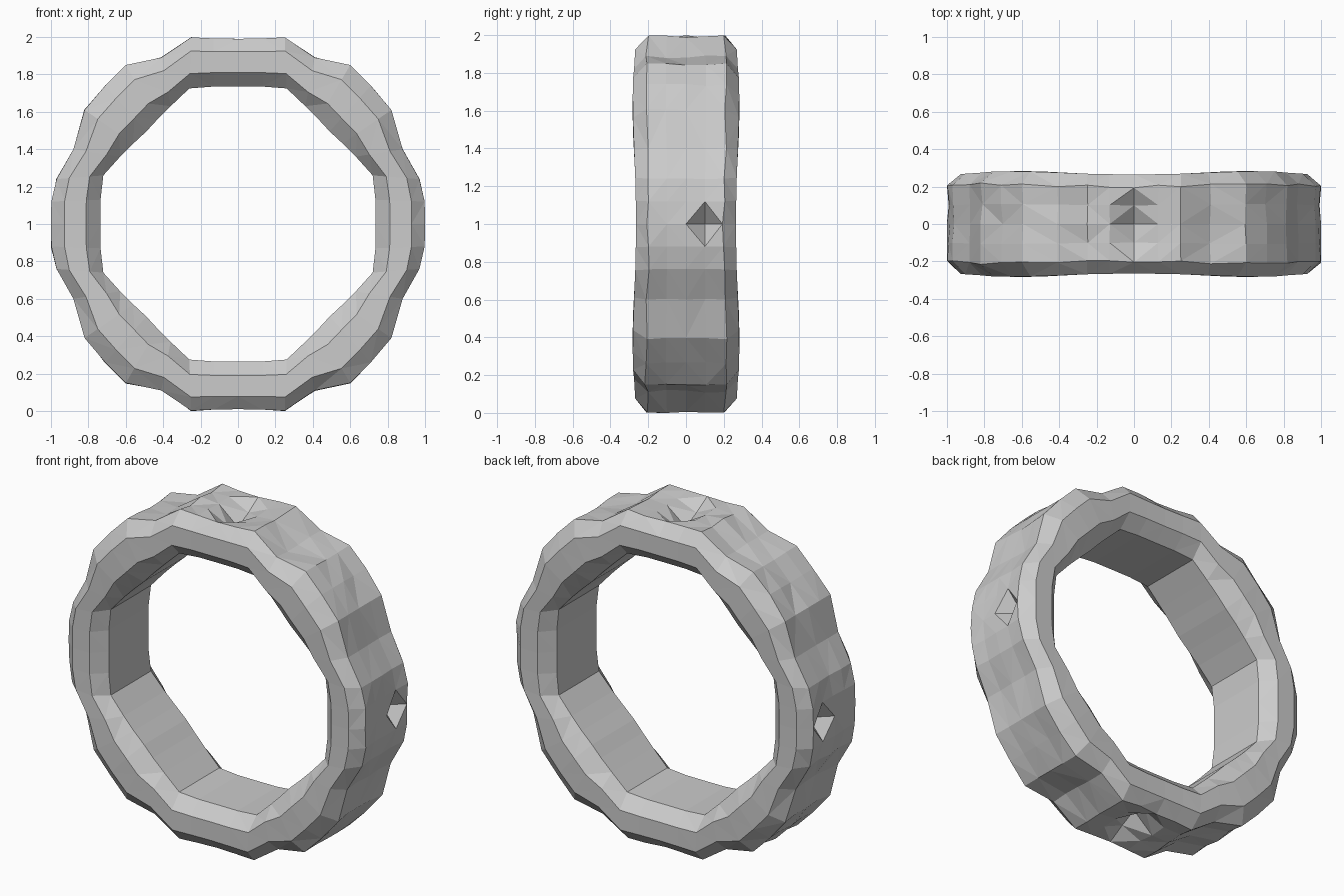
import bpy, bmesh, math, random

if "Cube" in bpy.data.objects:
    bpy.data.objects.remove(bpy.data.objects["Cube"])

random.seed(4)

# Quarter outline, top to right side: lumpy outer rim and octagonal bore
outer = [(0, .99), (.13, .992), (.25, .998), (.41, .89), (.60, .85), (.71, .74),
         (.82, .61), (.88, .40), (.97, .24), (.998, .12), (1, 0)]
inner = [(0, .735), (.13, .735), (.26, .725), (.36, .63), (.43, .56), (.49, .495),
         (.56, .43), (.63, .36), (.72, .26), (.735, .13), (.735, 0)]

def full_loop(q):
    right = q + [(x, -z) for x, z in q[-2::-1]]
    return right + [(-x, z) for x, z in right[-2:0:-1]]

outs, ins = full_loop(outer), full_loop(inner)
n = len(outs)

# Cross-section as (inner-to-outer fraction, y): chamfered band
section = [(0, -.19), (.29, -.265), (.73, -.265), (1, -.20), (1, -.10), (1, 0),
           (1, .10), (1, .20), (.73, .265), (.29, .265), (0, .19), (0, 0)]

# Dents pressed into the rim: (station, section index) -> depth
dents = {}
for s in (0, 20):
    dents.update({(s, 5): .11, (s, 4): .06, (s, 6): .06})
for s in (10, 30):
    dents[(s, 6)] = .11

bm = bmesh.new()
rings = []
for i, ((ox, oz), (ix, iz)) in enumerate(zip(outs, ins)):
    ring = []
    flare = 1 + .065 * (2 * abs(ox * oz) / (ox * ox + oz * oz)) ** 2
    for k, (t, y) in enumerate(section):
        x, z = ix + (ox - ix) * t, iz + (oz - iz) * t
        r = math.hypot(x, z)
        # slight hand-hewn unevenness on the rim
        rough = random.uniform(-.014, .003) if 4 <= k <= 6 and i % 10 else 0
        s = (r + rough - dents.get((i, k), 0)) / r
        wobble = random.uniform(-.008, .008) if k in (3, 7) else 0
        ring.append(bm.verts.new((x * s, y * flare + wobble, 1 + z * s)))
    rings.append(ring)

m = len(section)
for i in range(n):
    a, b = rings[i], rings[(i + 1) % n]
    for k in range(m):
        j = (k + 1) % m
        bm.faces.new((a[k], a[j], b[j], b[k]))

# Faceted triangles
bmesh.ops.triangulate(bm, faces=bm.faces[:], quad_method='SHORT_EDGE')
bmesh.ops.recalc_face_normals(bm, faces=bm.faces[:])
mesh = bpy.data.meshes.new("stone_ring")
bm.to_mesh(mesh)
bm.free()
bpy.context.collection.objects.link(bpy.data.objects.new("stone_ring", mesh))
